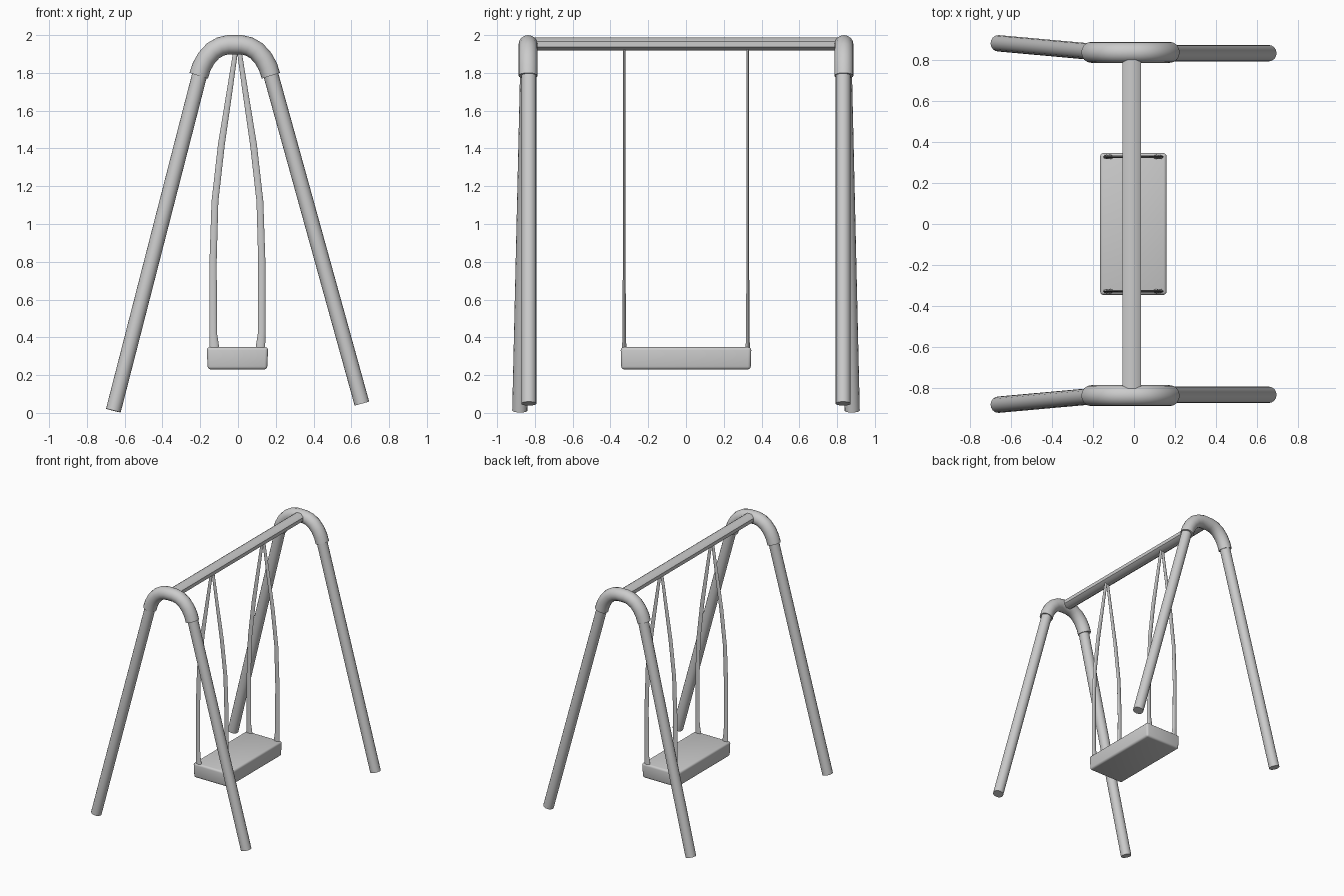
import bpy, bmesh, math
from mathutils import Vector

if "Cube" in bpy.data.objects:
    bpy.data.objects.remove(bpy.data.objects["Cube"])


def sweep(name, path, radii, sides=16, turn=0.0):
    """Sweep an elliptical section along a path; radii = (in xz plane, sideways) per point."""
    pts = [Vector(p) for p in path]
    if isinstance(radii, tuple):
        radii = [radii] * len(pts)
    bm = bmesh.new()
    rings = []
    for i, p in enumerate(pts):
        t = (pts[min(i + 1, len(pts) - 1)] - pts[max(i - 1, 0)]).normalized()
        ref = Vector((0, 1, 0)) if abs(t.y) < 0.8 else Vector((0, 0, 1))
        u = ref.cross(t).normalized()
        v = t.cross(u)
        ru, rv = radii[i]
        ring = []
        for k in range(sides):
            a = 2 * math.pi * k / sides + turn
            ring.append(bm.verts.new(p + u * ru * math.cos(a) + v * rv * math.sin(a)))
        rings.append(ring)
    for a, b in zip(rings, rings[1:]):
        for k in range(sides):
            n = (k + 1) % sides
            bm.faces.new((a[k], a[n], b[n], b[k]))
    bm.faces.new(rings[0][::-1])
    bm.faces.new(rings[-1])
    bmesh.ops.recalc_face_normals(bm, faces=bm.faces)
    return finish(name, bm)


def finish(name, bm):
    me = bpy.data.meshes.new(name)
    bm.to_mesh(me)
    bm.free()
    ob = bpy.data.objects.new(name, me)
    bpy.context.collection.objects.link(ob)
    bpy.ops.object.select_all(action='DESELECT')
    bpy.context.view_layer.objects.active = ob
    ob.select_set(True)
    bpy.ops.object.shade_smooth_by_angle(angle=math.radians(50))
    return ob


# Half of the arch connector: offset from its middle, height
arch = [(0.191, 1.785), (0.176, 1.832), (0.151, 1.877), (0.115, 1.917),
        (0.075, 1.94), (0.035, 1.949)]
arch_mid = -0.017

for s, end in ((-1, "front"), (1, "back")):
    # Splayed legs
    sweep(end + "_left_leg", [(-0.193, s * 0.838, 1.83), (-0.66, s * 0.88, 0.012)],
          (0.04, 0.04))
    sweep(end + "_right_leg", [(0.163, s * 0.832, 1.83), (0.656, s * 0.832, 0.049)],
          (0.04, 0.04))
    # Arch connector
    path = [(arch_mid - x, s * 0.836, z) for x, z in arch]
    path += [(arch_mid + x, s * 0.836, z) for x, z in reversed(arch)]
    sweep(end + "_arch_connector", path, (0.051, 0.051))
    # Hanging ropes, flattened and widening toward the seat
    for d, side in ((-1, "left"), (1, "right")):
        curve = [(0.123, 0.30), (0.122, 0.35), (0.128, 0.42), (0.129, 0.8),
                 (0.119, 1.12), (0.085, 1.42), (0.042, 1.7), (0.006, 1.94)]
        widths = [0.027, 0.025, 0.02, 0.019, 0.018, 0.018, 0.015, 0.012]
        thick = [0.013, 0.012, 0.009, 0.008, 0.007, 0.007, 0.007, 0.007]
        sweep(f"{end}_{side}_rope", [(d * x - 0.003, s * 0.327, z) for x, z in curve],
              list(zip(widths, thick)), sides=10)

# Crossbar
sweep("crossbar", [(-0.011, -0.83, 1.952), (-0.011, 0.83, 1.952)],
      (0.050, 0.037), sides=8, turn=math.pi / 8)

# Seat: rounded slab
bm = bmesh.new()
bmesh.ops.create_cube(bm, size=1)
for v in bm.verts:
    v.co = Vector((v.co.x * 0.325 - 0.003, v.co.y * 0.692, v.co.z * 0.118 + 0.289))
    if v.co.z < 0.289:
        v.co.x *= 0.97
        v.co.y *= 0.99
bmesh.ops.bevel(bm, geom=bm.edges[:], offset=0.016, segments=3, profile=0.5,
                affect='EDGES')
finish("seat", bm)
